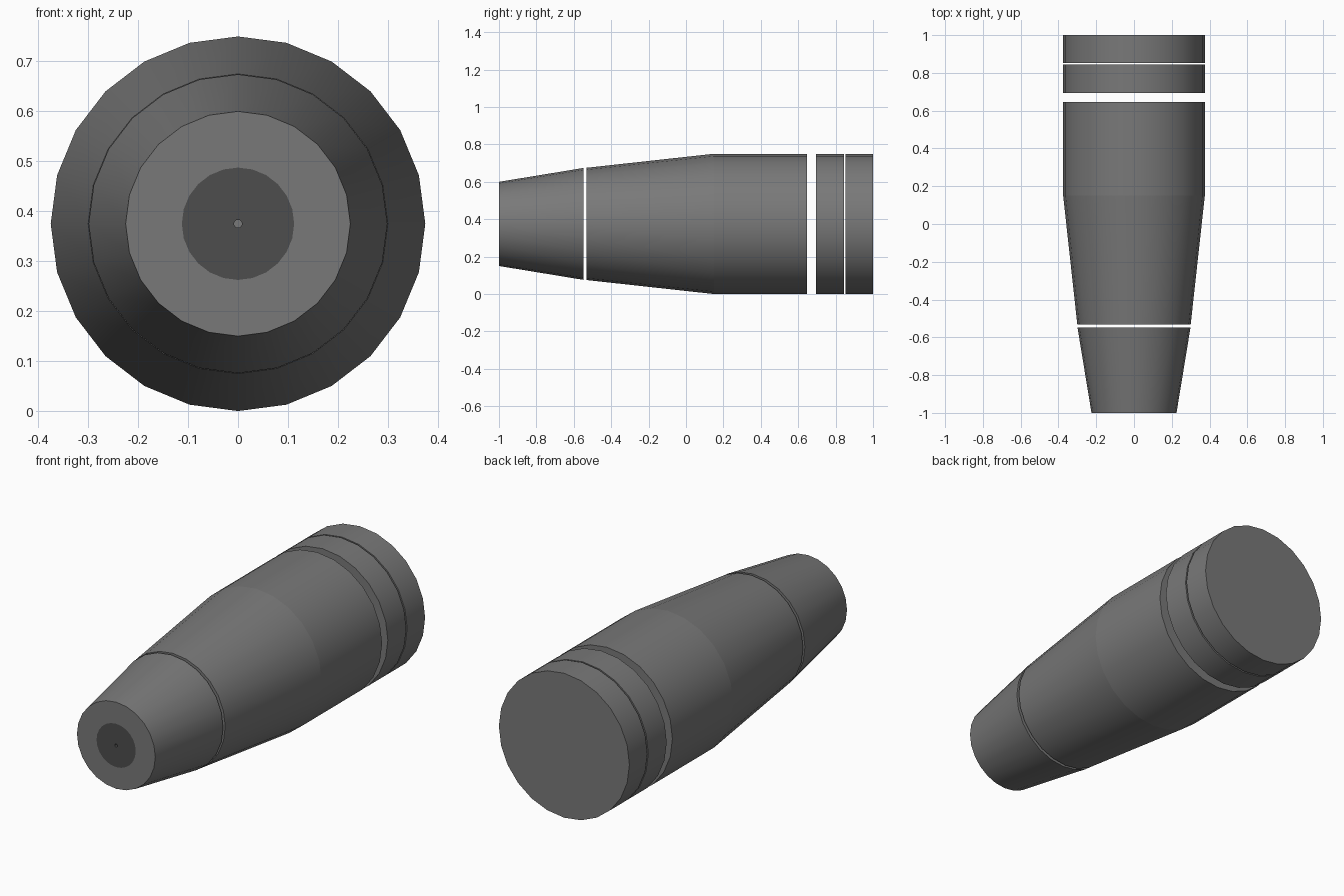
import bpy, bmesh, math

cube = bpy.data.objects.get("Cube")
if cube:
    bpy.data.objects.remove(cube)

SIDES = 24
R = 0.375          # largest radius, also the height of the axis


def material(name, value):
    m = bpy.data.materials.new(name)
    m.use_nodes = True
    colour = (value, value, value, 1)
    m.diffuse_color = colour
    m.node_tree.nodes["Principled BSDF"].inputs["Base Color"].default_value = colour
    return m


GREY = material("body grey", 0.19)
DARK = material("dark grey", 0.075)


def lathe(name, profile, dark_bands=()):
    """Solid turned about the y axis from (y, radius) points, with capped ends."""
    bm = bmesh.new()
    rings = []
    for y, r in profile:
        ring = []
        for i in range(SIDES):
            a = 2 * math.pi * i / SIDES
            ring.append(bm.verts.new((r * math.sin(a), y, R + r * math.cos(a))))
        rings.append(ring)
    for b, (lo, hi) in enumerate(zip(rings, rings[1:])):
        for i in range(SIDES):
            j = (i + 1) % SIDES
            f = bm.faces.new((lo[i], lo[j], hi[j], hi[i]))
            f.smooth = True
            f.material_index = 1 if b in dark_bands else 0
    bm.faces.new(rings[0])
    bm.faces.new(rings[-1])
    bmesh.ops.recalc_face_normals(bm, faces=bm.faces)
    # every profile point is a crisp crease, the turned walls stay smooth
    for ring in rings:
        for i in range(SIDES):
            bm.edges.get((ring[i], ring[(i + 1) % SIDES])).smooth = False
    mesh = bpy.data.meshes.new(name)
    bm.to_mesh(mesh)
    bm.free()
    mesh.materials.append(GREY)
    mesh.materials.append(DARK)
    ob = bpy.data.objects.new(name, mesh)
    bpy.context.collection.objects.link(ob)
    return ob


# tapered nose with a dark centre disc and a pinhole
lathe("nose", [(-0.985, 0.008), (-1.0, 0.008), (-1.0, 0.1125),
               (-1.0, 0.225), (-0.549, 0.299)], dark_bands=(0, 1))

# main body: tapered front, straight rear
lathe("main_body", [(-0.533, 0.30), (0.15, R), (0.647, R)])

# two separate rings at the rear
lathe("rear_collar", [(0.694, R), (0.845, R)])
lathe("end_cap", [(0.853, R), (1.0, R)])
